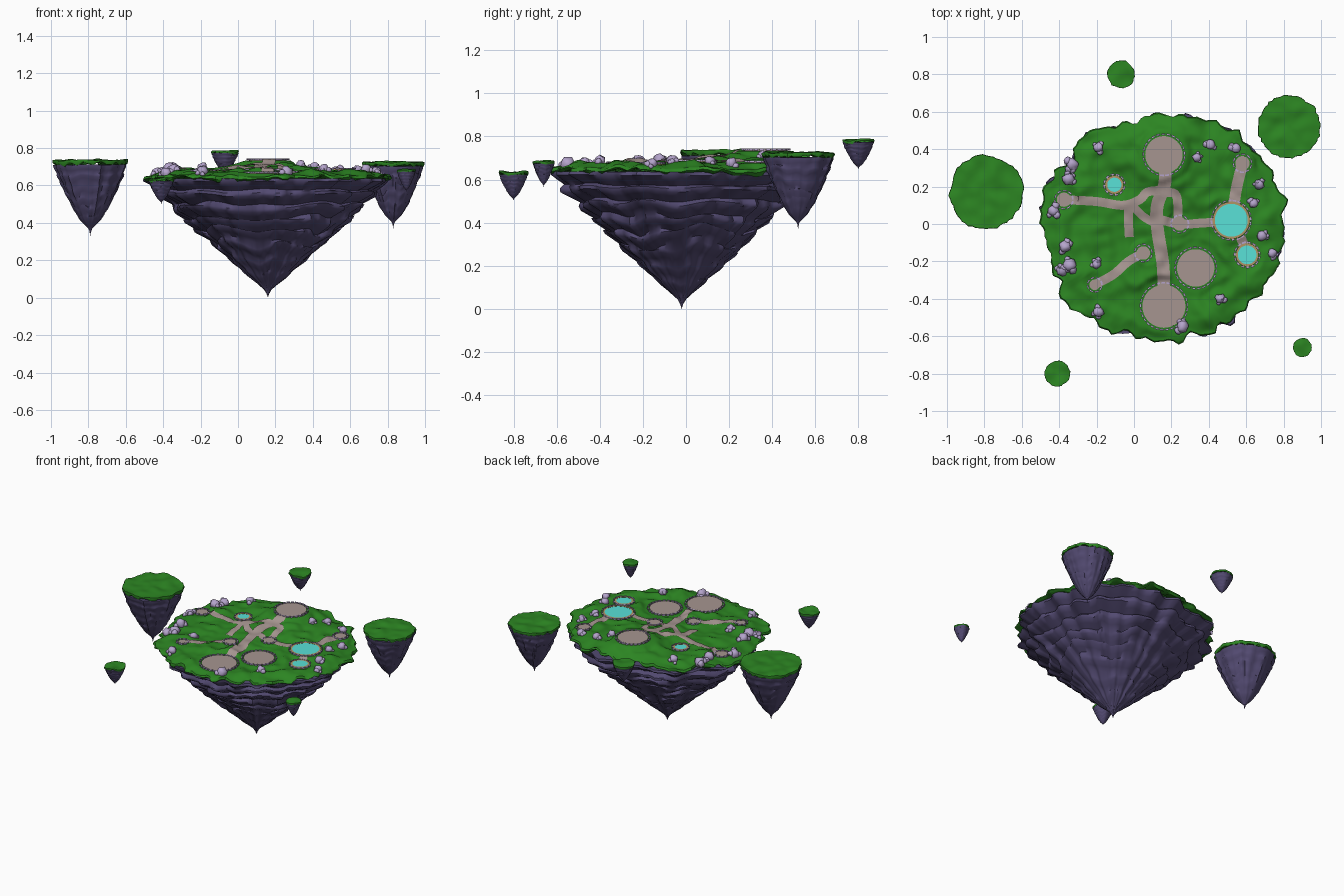
import bpy, bmesh, math, random
from mathutils import Vector, noise

random.seed(4)
TAU = math.tau
CX, CY, R, OVAL = 0.16, -0.02, 0.64, 0.94

if "Cube" in bpy.data.objects:
    bpy.data.objects.remove(bpy.data.objects["Cube"])


def material(name, rgb):
    m = bpy.data.materials.new(name)
    m.use_nodes = True
    m.diffuse_color = (*rgb, 1)
    m.node_tree.nodes["Principled BSDF"].inputs["Base Color"].default_value = (*rgb, 1)
    return m


GRASS = material("grass green", (0.025, 0.235, 0.016))
ROCK = material("purple rock", (0.085, 0.068, 0.165))
PATH = material("path brown", (0.38, 0.30, 0.28))
WATER = material("turquoise water", (0.10, 0.75, 0.68))
STONE = material("lilac stone", (0.46, 0.37, 0.60))
SAND = material("sand", (0.44, 0.30, 0.13))


def finish(bm, name, mat, angle=50):
    bmesh.ops.recalc_face_normals(bm, faces=bm.faces)
    me = bpy.data.meshes.new(name)
    bm.to_mesh(me)
    bm.free()
    me.materials.append(mat)
    ob = bpy.data.objects.new(name, me)
    bpy.context.collection.objects.link(ob)
    bpy.ops.object.select_all(action="DESELECT")
    ob.select_set(True)
    bpy.context.view_layer.objects.active = ob
    bpy.ops.object.shade_smooth_by_angle(angle=math.radians(angle))
    return ob


def loft(bm, rows, closed=True):
    """Skin a list of equally long point rows."""
    rows = [[bm.verts.new(p) for p in row] for row in rows]
    n = len(rows[0])
    for a, b in zip(rows, rows[1:]):
        for i in range(n if closed else n - 1):
            j = (i + 1) % n
            bm.faces.new((a[i], a[j], b[j], b[i]))
    return rows


def ring_noise(a, freq, w):
    return noise.noise(Vector((math.cos(a) * freq, math.sin(a) * freq, w)))


def smooth(v):
    v = max(0.0, min(1.0, v))
    return v * v * (3 - 2 * v)


def lookup(profile, t):
    for (t0, r0), (t1, r1) in zip(profile, profile[1:]):
        if t <= t1:
            return r0 + (r1 - r0) * (t - t0) / (t1 - t0)
    return profile[-1][1]


# Round places on the main island: x, y, radius
PLAZAS = [(0.16, 0.37, 0.1), (0.16, -0.44, 0.115), (0.33, -0.235, 0.1),
          (-0.375, 0.13, 0.038), (0.58, 0.325, 0.038), (0.05, -0.155, 0.036),
          (-0.21, -0.325, 0.028), (0.245, 0.0, 0.036)]
PONDS = [(0.52, 0.02, 0.09), (0.605, -0.165, 0.052), (-0.105, 0.21, 0.04)]


def hills(x, y):
    d = math.hypot(x - CX, (y - CY) / OVAL) / R
    mound = 0.055 * math.exp(-((x - 0.16) ** 2 + (y - 0.33) ** 2) / 0.05)
    h = 0.675 + mound + 0.012 * y
    h += 0.026 * noise.noise(Vector((x * 5, y * 5, 3)))
    h += 0.018 * noise.noise(Vector((x * 14, y * 14, 8)))
    return max(0.645, h - 0.02 * smooth((d - 0.85) / 0.15))


def ground(x, y):
    h = hills(x, y)
    for px, py, r in PLAZAS + PONDS:
        d = math.hypot(x - px, y - py)
        outer = r * 1.3 + 0.03
        if d < outer:
            k = smooth((outer - d) / (outer - r - 0.018))
            h += (hills(px, py) - h) * k
    return h


def outline(a, seed):
    """Ragged rim shared by a rock and its grass cap."""
    return 1 + 0.06 * ring_noise(a, 2, seed) + 0.05 * ring_noise(a, 6, seed + 3)


# Floating islands: layered rock cone with a grass cap
def rock(name, c, top, bottom, r, profile, bands, segs, seed, layer, oval=1.0):
    bm = bmesh.new()
    rows = []
    for k in range(bands):
        for sub, out in ((0, -1), (0.3, 0.1), (0.6, 1), (0.82, 0.5)):
            row = []
            for i in range(segs):
                a = TAU * i / segs
                t = (k + sub) / bands
                t += 0.8 / bands * ring_noise(a, 2.2, seed + k * 0.4) * math.sin(math.pi * t)
                t = max(0.0, min(1.0, t))
                q = r * lookup(profile, t) * (1 + layer * out * (1 + ring_noise(a, 4, k * 3.1)))
                q *= outline(a, seed) + 0.07 * ring_noise(a, 9, seed + k * 0.35)
                row.append((c[0] + q * math.cos(a), c[1] + oval * q * math.sin(a),
                            bottom + t * (top - bottom)))
            rows.append(row)
    rows = loft(bm, rows)
    bm.faces.new(rows[-1])
    bmesh.ops.remove_doubles(bm, verts=bm.verts, dist=0.0002)
    finish(bm, name, ROCK)


def cap(name, c, r, height, drop, rings, segs, seed, oval=1.0):
    bm = bmesh.new()
    rows = []
    lips = [(1.01, 0.5), (0.985, 1), (0.8, 1.05)]
    for f, down in [((i + 1) / rings, 0) for i in range(rings)] + lips:
        row = []
        for i in range(segs):
            a = TAU * i / segs
            q = r * f * (outline(a, seed) + f * 0.06 * ring_noise(a, 11, seed + 5))
            x, y = c[0] + q * math.cos(a), c[1] + oval * q * math.sin(a)
            lip = drop * down * (1 + 0.9 * ring_noise(a, 8, seed))
            row.append((x, y, height(x, y) - lip))
        rows.append(row)
    rows = loft(bm, rows)
    bm.faces.new(rows[0])
    finish(bm, name, GRASS)


MAIN = [(0, 0), (0.06, 0.02), (0.15, 0.13), (0.31, 0.31), (0.47, 0.49),
        (0.62, 0.65), (0.78, 0.81), (0.9, 0.92), (1, 0.98)]
SMALL = [(0, 0), (0.09, 0.03), (0.2, 0.25), (0.35, 0.45), (0.6, 0.69), (0.85, 0.9), (1, 0.98)]

rock("main_rock", (CX, CY), 0.65, 0.0, R, MAIN, 9, 144, 1.0, 0.035, OVAL)
cap("main_grass", (CX, CY), R, ground, 0.024, 64, 160, 1.0, OVAL)

ISLETS = [("left", -0.79, 0.17, 0.195, 0.735, 0.33), ("right", 0.83, 0.52, 0.165, 0.725, 0.37),
          ("back", -0.07, 0.80, 0.073, 0.785, 0.645), ("front_left", -0.41, -0.80, 0.068, 0.635, 0.50),
          ("front_right", 0.90, -0.66, 0.05, 0.685, 0.565)]
for n, (name, x, y, r, top, low) in enumerate(ISLETS):
    segs = 64 if r > 0.1 else 36
    lip = 0.07 * r + 0.007
    rock(name + "_islet_rock", (x, y), top - lip * 0.7, low, r, SMALL, 7, segs, 11.0 + n * 4, 0.018)
    cap(name + "_islet_grass", (x, y), r,
        lambda u, v, top=top: top + 0.012 * noise.noise(Vector((u * 14, v * 14, 2))),
        lip, 10, segs, 11.0 + n * 4)


# Round plazas, ponds and pond rims laid on the ground
def arc(x, y, q, lift, start=0.0, sweep=TAU, steps=40):
    return [(x + q * math.cos(a), y + q * math.sin(a), ground(x, y) + lift)
            for a in (start + sweep * i / steps for i in range(steps))]


def disc(name, x, y, r, mat, lift, inner=0.0):
    bm = bmesh.new()
    rows = loft(bm, [arc(x, y, inner or r * 0.5, lift), arc(x, y, r, lift), arc(x, y, r, lift - 0.009)])
    if not inner:
        bm.faces.new(rows[0])
    finish(bm, name, mat)


for i, (x, y, r) in enumerate(PLAZAS):
    disc(f"plaza_{i + 1}", x, y, r, PATH, 0.008)
for i, (x, y, r) in enumerate(PONDS):
    disc(f"pond_{i + 1}", x, y, r, WATER, 0.007)
    disc(f"pond_rim_{i + 1}", x, y, r + 0.01, SAND, 0.009, r - 0.002)

# Winding footpaths: half width, then way points
WALKS = [(0.034, [(0.16, 0.37), (0.165, 0.22), (0.125, 0.10), (0.125, -0.02), (0.155, -0.22), (0.16, -0.40)]),
         (0.024, [(-0.375, 0.13), (-0.2, 0.12), (-0.06, 0.10), (0.03, 0.13), (0.07, 0.17), (0.14, 0.18)]),
         (0.024, [(-0.03, 0.10), (-0.03, 0.02), (-0.025, -0.07)]),
         (0.022, [(-0.01, 0.10), (0.05, 0.04), (0.12, 0.0)]),
         (0.024, [(0.15, 0.17), (0.22, 0.16), (0.235, 0.09), (0.235, 0.0)]),
         (0.024, [(0.12, 0.03), (0.24, 0.0), (0.36, 0.005), (0.43, 0.01)]),
         (0.03, [(0.535, 0.11), (0.55, 0.2), (0.58, 0.325)]),
         (0.026, [(0.57, -0.07), (0.59, -0.12)]),
         (0.024, [(-0.21, -0.325), (-0.11, -0.27), (-0.03, -0.20), (0.05, -0.155)])]


def curve_points(pts):
    pts = [Vector(p) for p in pts]
    pts = [2 * pts[0] - pts[1]] + pts + [2 * pts[-1] - pts[-2]]
    out = []
    for a, b, c, d in zip(pts, pts[1:], pts[2:], pts[3:]):
        n = max(2, int((c - b).length / 0.012))
        for t in (i / n for i in range(n)):
            out.append(0.5 * (2 * b + (c - a) * t + (2 * a - 5 * b + 4 * c - d) * t * t
                              + (3 * b - a - 3 * c + d) * t ** 3))
    return out + [pts[-2]]


for i, (half, way) in enumerate(WALKS):
    line = curve_points(way)
    rows = []
    for j, p in enumerate(line):
        d = (line[min(j + 1, len(line) - 1)] - line[max(j - 1, 0)]).normalized()
        side = Vector((-d.y, d.x)) * half
        row = [p + side * s for s in (-1, -0.5, 0, 0.5, 1)]
        rows.append([(q.x, q.y, ground(q.x, q.y) + 0.007) for q in row])
    bm = bmesh.new()
    loft(bm, rows, closed=False)
    ob = finish(bm, f"footpath_{i + 1}", PATH)
    if ob.data.polygons[0].normal.z < 0:
        ob.data.flip_normals()

# Dashed ring of paving stones around every round place
bm = bmesh.new()
for x, y, r in PLAZAS + PONDS:
    q = r + (0.011 if (x, y, r) in PONDS else 0.006)
    count = int(TAU * q / 0.026)
    for i in range(count):
        start, sweep = TAU * i / count, TAU / count
        loft(bm, [arc(x, y, q + dq, lift, start, sweep, 4)
                  for dq, lift in ((0, 0.002), (0, 0.011), (0.009, 0.011), (0.009, 0.002))], closed=False)
finish(bm, "paving_stones", STONE)

# Scattered boulder clusters
SPOTS = [(-0.19, 0.41), (-0.35, 0.24), (-0.43, 0.07), (-0.37, -0.12), (-0.345, -0.22), (-0.385, -0.25),
         (-0.20, -0.215), (-0.19, -0.47), (0.26, -0.55), (0.46, -0.40), (0.74, -0.155), (0.685, -0.065),
         (0.64, 0.11), (0.67, 0.21), (0.545, 0.405), (0.41, 0.425), (0.335, 0.355), (-0.33, 0.32)]
bm = bmesh.new()
for n, (x, y) in enumerate(SPOTS):
    size = random.uniform(0.024, 0.034)
    for k in range(4):
        s = size * (1 if k == 0 else random.uniform(0.4, 0.65))
        a, d = random.uniform(0, TAU), (0 if k == 0 else size * 0.95)
        px, py = x + d * math.cos(a), y + d * math.sin(a)
        made = bmesh.ops.create_icosphere(bm, subdivisions=2, radius=s)["verts"]
        at = Vector((px, py, ground(px, py) + s * 0.3))
        for v in made:
            v.co = at + v.co * (1 + 0.35 * noise.noise(v.co * 1.8 / s + Vector((n * 7, k * 5, 0))))
finish(bm, "boulders", STONE, 60)
